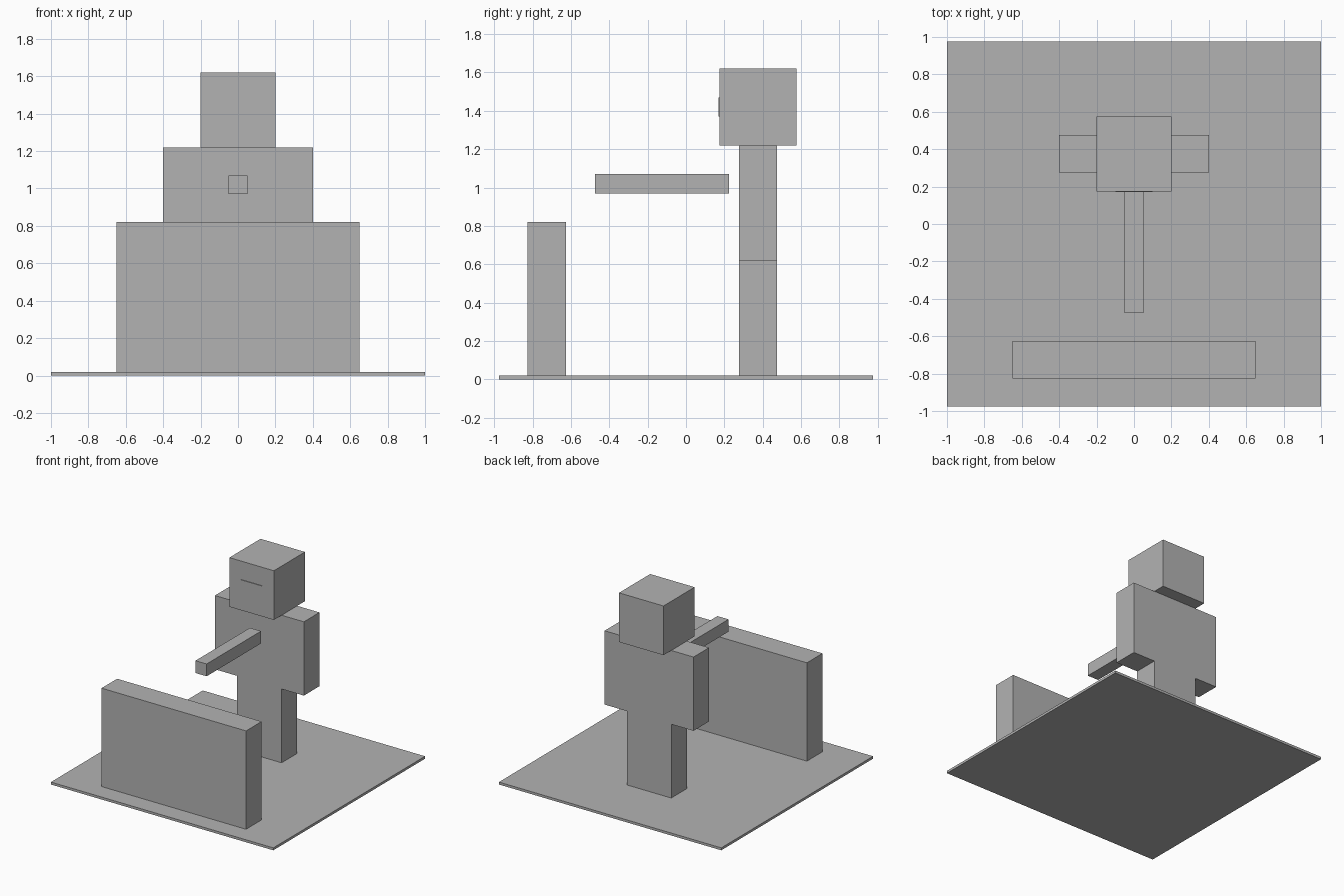
import bpy
import bmesh
from mathutils import Matrix, Vector

cube = bpy.data.objects.get("Cube")
if cube:
    bpy.data.objects.remove(cube, do_unlink=True)

# Single plain grey material
GREY = (0.45, 0.45, 0.45, 1.0)
grey = bpy.data.materials.new("plain grey")
grey.use_nodes = True
grey.diffuse_color = GREY
grey.node_tree.nodes["Principled BSDF"].inputs["Base Color"].default_value = GREY


def box(name, half_width, y_range, z_range):
    """Flat-shaded box, symmetric in x, spanning the given y and z ranges."""
    (y0, y1), (z0, z1) = y_range, z_range
    size = Vector((2 * half_width, y1 - y0, z1 - z0))
    centre = Vector((0, (y0 + y1) / 2, (z0 + z1) / 2))
    bm = bmesh.new()
    bmesh.ops.create_cube(bm, size=1, matrix=Matrix.LocRotScale(None, None, size))
    mesh = bpy.data.meshes.new(name)
    bm.to_mesh(mesh)
    bm.free()
    mesh.materials.append(grey)
    obj = bpy.data.objects.new(name, mesh)
    obj.location = centre
    bpy.context.collection.objects.link(obj)
    return obj


# Ground slab and the low wall at the front
box("ground", 1.0, (-0.975, 0.975), (0.0, 0.02))
box("wall", 0.65, (-0.825, -0.625), (0.02, 0.82))

# Blocky figure
box("legs", 0.2, (0.275, 0.475), (0.02, 0.62))
box("torso", 0.4, (0.275, 0.475), (0.62, 1.22))
box("head", 0.2, (0.175, 0.575), (1.22, 1.62))

# Thin plate on the face
box("face_plate", 0.1, (0.17, 0.175), (1.37, 1.47))

# Bar floating in front of the chest
box("held_bar", 0.05, (-0.475, 0.225), (0.97, 1.07))
